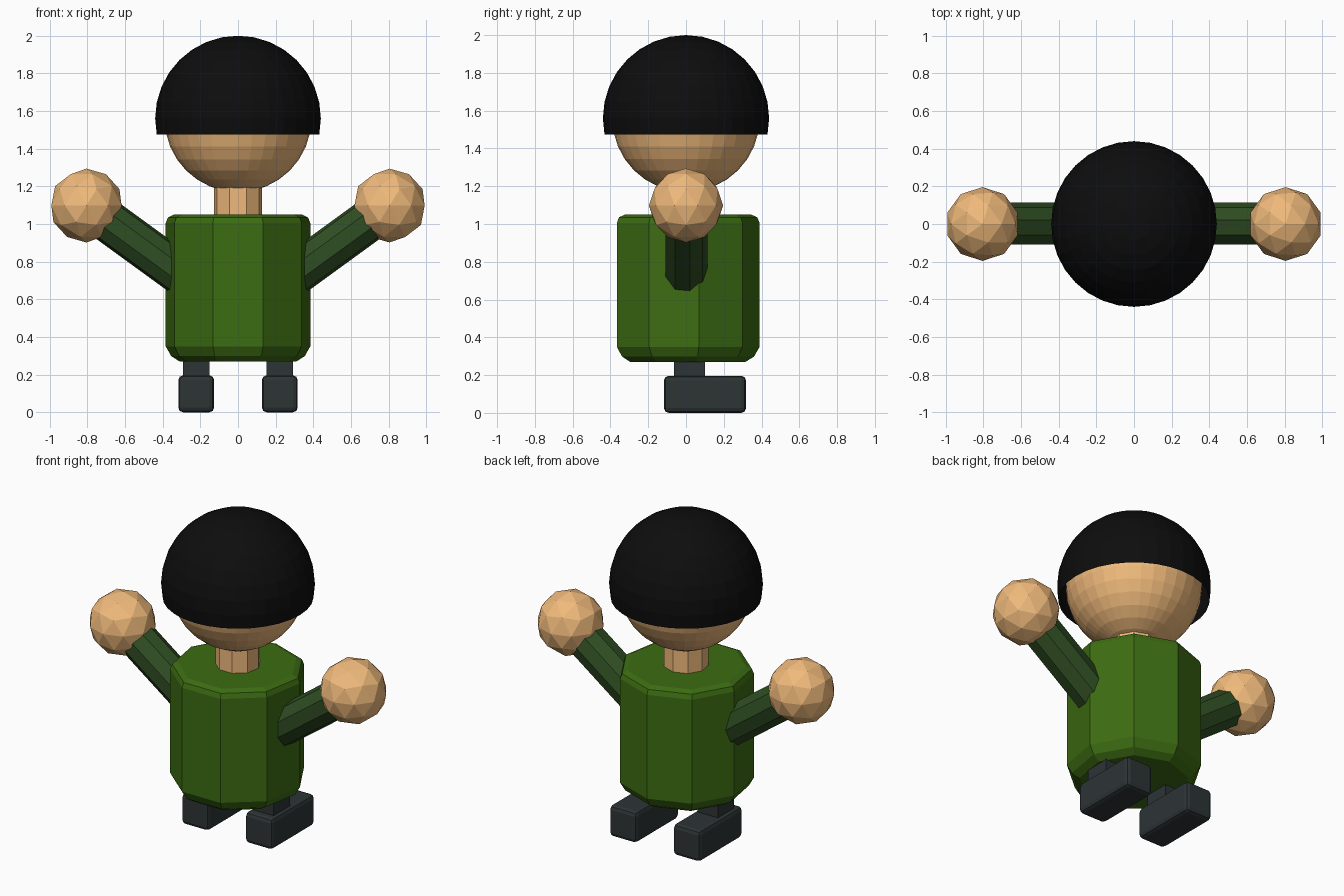
import bpy, bmesh, math
from mathutils import Vector, Matrix

if "Cube" in bpy.data.objects:
    bpy.data.objects.remove(bpy.data.objects["Cube"])


def material(name, rgb):
    m = bpy.data.materials.new(name)
    m.diffuse_color = (*rgb, 1)
    m.use_nodes = True
    m.node_tree.nodes["Principled BSDF"].inputs["Base Color"].default_value = m.diffuse_color
    return m


SKIN = material("skin", (0.87, 0.49, 0.20))
GREEN = material("green_cloth", (0.045, 0.15, 0.006))
SLEEVE = material("sleeve_cloth", (0.028, 0.075, 0.016))
BLACK = material("black", (0.004, 0.004, 0.004))
DARK = material("dark_grey", (0.026, 0.034, 0.036))
SIDES = 9


def finish(name, bm, mat):
    bmesh.ops.recalc_face_normals(bm, faces=bm.faces)
    mesh = bpy.data.meshes.new(name)
    bm.to_mesh(mesh)
    bm.free()
    mesh.materials.append(mat)
    obj = bpy.data.objects.new(name, mesh)
    bpy.context.collection.objects.link(obj)
    return obj


def prism(name, profile, mat, matrix=Matrix()):
    """Nine-sided capped column from (radius, height) rings, one corner towards +y."""
    bm = bmesh.new()
    rings = []
    for r, z in profile:
        angles = [math.pi / 2 + math.tau * i / SIDES for i in range(SIDES)]
        rings.append([bm.verts.new((r * math.cos(a), r * math.sin(a), z)) for a in angles])
    for low, high in zip(rings, rings[1:]):
        for i in range(SIDES):
            j = (i + 1) % SIDES
            bm.faces.new((low[i], low[j], high[j], high[i]))
    bm.faces.new(rings[0])
    bm.faces.new(rings[-1])
    bm.transform(matrix)
    return finish(name, bm, mat)


def box(name, low, high, mat, bevel=0):
    low, high = Vector(low), Vector(high)
    bm = bmesh.new()
    size = Matrix.Diagonal((*(high - low), 1))
    bmesh.ops.create_cube(bm, size=1, matrix=Matrix.Translation((low + high) / 2) @ size)
    if bevel:
        bmesh.ops.bevel(bm, geom=bm.edges[:], offset=bevel, segments=2,
                        profile=0.5, affect='EDGES')
    return finish(name, bm, mat)


def ball(name, radius, z, mat, cut=None):
    bm = bmesh.new()
    bmesh.ops.create_uvsphere(bm, u_segments=32, v_segments=16, radius=radius)
    if cut is not None:
        gone = [v for v in bm.verts if v.co.z < cut]
        bmesh.ops.delete(bm, geom=gone, context='VERTS')
    bm.transform(Matrix.Translation((0, 0, z)))
    return finish(name, bm, mat)


# Torso with rounded rims, neck
prism("torso", [(0.315, 0.27), (0.36, 0.298), (0.39, 0.35),
                (0.39, 1.005), (0.378, 1.035), (0.345, 1.05)], GREEN)
prism("neck", [(0.13, 1.0), (0.13, 1.25)], SKIN)

# Head and open hair shell reaching one ring below the middle
ball("head", 0.39, 1.56, SKIN)
ball("hair", 0.44, 1.56, BLACK, cut=-0.1)

for side, s in (("left", -1), ("right", 1)):
    # Raised arm
    start, end = Vector((s * 0.25, 0, 0.695)), Vector((s * 0.80, 0, 1.095))
    along = (end - start).normalized()
    y = Vector((0, 1, 0))
    frame = Matrix((y.cross(along), y, along)).transposed().to_4x4()
    prism(side + "_arm", [(0.115, 0), (0.115, (end - start).length)], SLEEVE,
          Matrix.Translation(start) @ frame)

    # Faceted hand
    bm = bmesh.new()
    bmesh.ops.create_icosphere(bm, subdivisions=2, radius=0.196,
                               matrix=Matrix.Translation((s * 0.805, 0, 1.098)))
    finish(side + "_hand", bm, SKIN)

    # Leg and foot
    x = s * 0.222
    box(side + "_leg", (x - 0.07, -0.063, 0.15), (x + 0.07, 0.10, 0.40), DARK)
    box(side + "_foot", (x - 0.095, -0.117, 0), (x + 0.095, 0.318, 0.196), DARK, 0.025)
